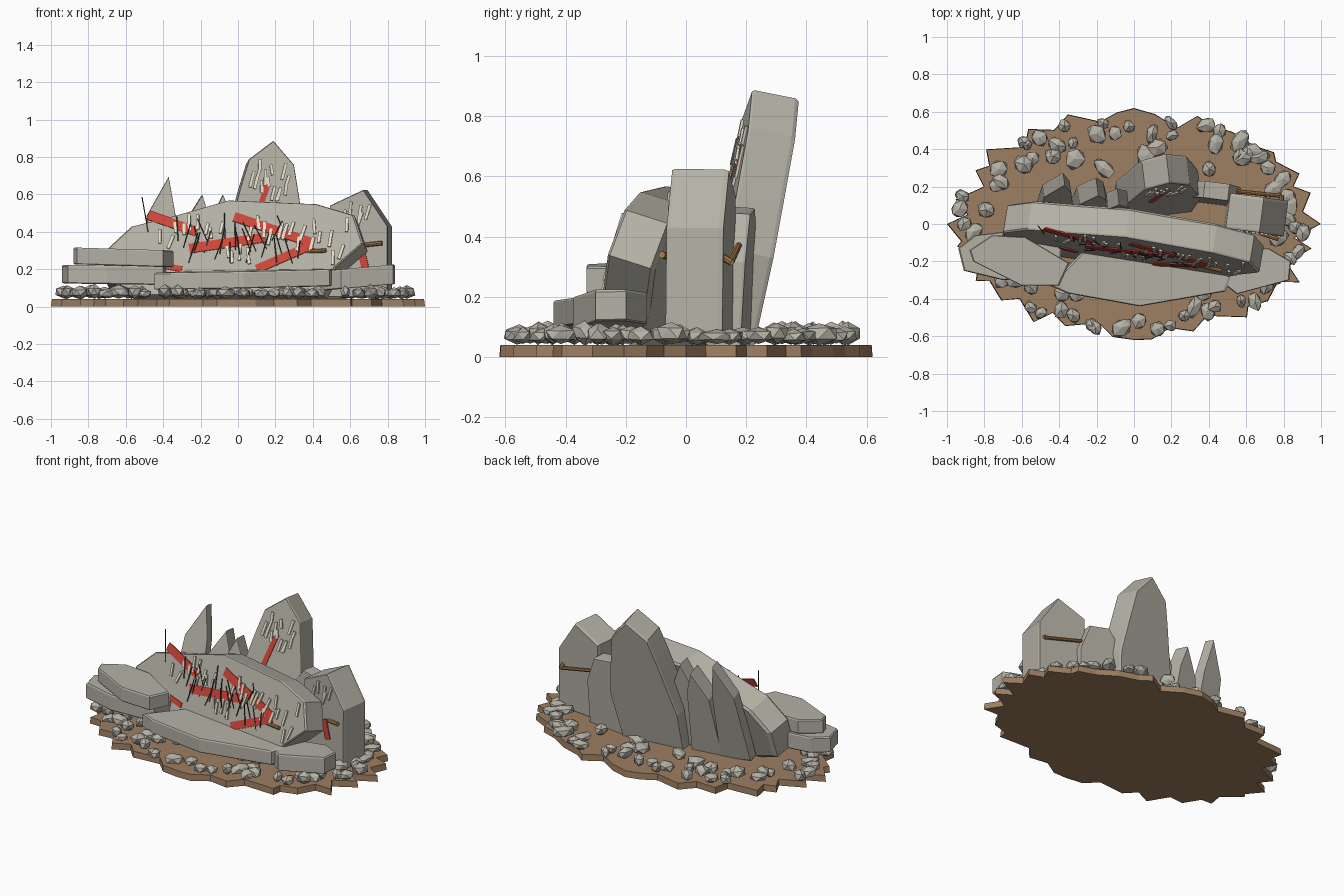
import bpy, bmesh, math, random
from mathutils import Vector

if "Cube" in bpy.data.objects:
    bpy.data.objects.remove(bpy.data.objects["Cube"])
random.seed(11)


def material(name, col):
    m = bpy.data.materials.new(name)
    m.diffuse_color = (*col, 1)
    m.use_nodes = True
    m.node_tree.nodes["Principled BSDF"].inputs["Base Color"].default_value = m.diffuse_color
    return m


STONE = material("concrete", (0.46, 0.44, 0.38))
BROWN = material("dirt", (0.34, 0.21, 0.12))
RED = material("red_paint", (0.62, 0.06, 0.04))
CREAM = material("pale_chips", (0.78, 0.74, 0.60))
DARK = material("dark_steel", (0.06, 0.05, 0.045))
RUST = material("rust", (0.38, 0.20, 0.07))


def finish(bm, name, mat=STONE):
    bmesh.ops.recalc_face_normals(bm, faces=bm.faces)
    me = bpy.data.meshes.new(name)
    bm.to_mesh(me)
    bm.free()
    ob = bpy.data.objects.new(name, me)
    bpy.context.collection.objects.link(ob)
    me.materials.append(mat)
    return ob


def loft(bm, rings):
    """Closed solid through rings of equal point count."""
    vs = [[bm.verts.new(p) for p in r] for r in rings]
    n = len(vs[0])
    for a, b in zip(vs, vs[1:]):
        for i in range(n):
            j = (i + 1) % n
            bm.faces.new((a[i], a[j], b[j], b[i]))
    bm.faces.new(vs[0])
    bm.faces.new(vs[-1])


def scaled(ring, s):
    c = sum(ring, Vector()) / len(ring)
    return [c + (p - c) * s for p in ring]


def chunk(name, ring, push, s0=0.985, s1=0.93):
    """Broken concrete: outline pushed along a vector with chamfered rims."""
    bm = bmesh.new()
    at = lambda t, s: scaled([p + push * t for p in ring], s)
    loft(bm, [at(0, s0), at(0.05, 1), at(0.92, 1), at(1, s1)])
    return finish(bm, name)


class Plane:
    """Leaning front plane y = y0 + sx*x + sz*z."""
    def __init__(self, y0, sx, sz):
        self.y0, self.sx, self.sz = y0, sx, sz
        self.inward = Vector((-sx, 1, -sz)).normalized()

    def at(self, p, out=0.0):
        x, z = p
        return Vector((x, self.y0 + self.sx * x + self.sz * z, z)) - self.inward * out


def upright(name, plane, outline, thick, s1=0.98):
    return chunk(name, [plane.at(p) for p in outline], plane.inward * thick, s1=s1)


def flat(name, outline, z0, h, tx=0.0, ty=0.0):
    ring = [Vector((x, y, z0 + tx * x + ty * y)) for x, y in outline]
    return chunk(name, ring, Vector((0, 0, h)), s0=0.97, s1=0.97)


def strip(bm, plane, a, b, w, out=0.006):
    """Thin paint strip lying on a leaning plane."""
    d = Vector((b[0] - a[0], b[1] - a[1])).normalized() * w / 2
    q = [(a[0] - d.y, a[1] + d.x), (a[0] + d.y, a[1] - d.x),
         (b[0] + d.y, b[1] - d.x), (b[0] - d.y, b[1] + d.x)]
    loft(bm, [[plane.at(p, -0.002) for p in q], [plane.at(p, out) for p in q]])


def rod(bm, a, b, r, n=6):
    a, b = Vector(a), Vector(b)
    d = (b - a).normalized()
    u = d.orthogonal().normalized()
    v = d.cross(u)
    off = [(u * math.cos(k * math.tau / n) + v * math.sin(k * math.tau / n)) * r for k in range(n)]
    loft(bm, [[a + o for o in off], [b + o for o in off]])


# Jagged dirt base
N = 52
ring = []
for i in range(N):
    t = math.tau * (i + (0 if i % 13 == 0 else random.uniform(-0.35, 0.35))) / N
    r = 1.0 if i % 13 == 0 else random.uniform(0.95, 1.02) if i % 2 == 0 else random.uniform(0.86, 0.95)
    ring.append(Vector((r * math.cos(t), 0.62 * r * math.sin(t), 0)))
bm = bmesh.new()
loft(bm, [ring, [Vector((p.x * 0.995, p.y * 0.995, 0.04)) for p in ring]])
finish(bm, "dirt_base", BROWN)

# Upright slabs
main = Plane(-0.26, -0.164, 0.32)
upright("main_slab", main,
        [(-0.71, 0.14), (-0.70, 0.31), (-0.57, 0.43), (-0.33, 0.49), (-0.05, 0.57), (0.42, 0.55),
         (0.62, 0.49), (0.67, 0.34), (0.52, 0.21), (0.45, 0.08), (-0.5, 0.06)], 0.165, 0.96)
tall = Plane(0.02, 0.12, 0.2)
upright("tall_slab", tall,
        [(-0.09, 0.04), (-0.08, 0.3), (0.02, 0.66), (0.06, 0.79), (0.19, 0.888), (0.3, 0.76),
         (0.335, 0.54), (0.36, 0.36), (0.31, 0.04)], 0.16)
right = Plane(0.035, -0.13, 0.01)
upright("right_block", right,
        [(0.48, 0.05), (0.49, 0.54), (0.67, 0.625), (0.8, 0.43), (0.8, 0.05)], 0.19)
upright("back_right_block", Plane(0.155, -0.12, 0.06),
        [(0.27, 0.04), (0.28, 0.38), (0.37, 0.5), (0.5, 0.48), (0.56, 0.32), (0.55, 0.04)], 0.09)
upright("left_shard", Plane(0.09, 0.15, 0.25),
        [(-0.52, 0.06), (-0.48, 0.5), (-0.37, 0.695), (-0.335, 0.5), (-0.32, 0.04)], 0.07)
upright("middle_shard", Plane(0.06, 0.15, 0.2),
        [(-0.33, 0.04), (-0.29, 0.44), (-0.19, 0.6), (-0.15, 0.47), (-0.13, 0.04)], 0.1)
upright("inner_shard", Plane(0.02, 0.1, 0.15),
        [(-0.15, 0.04), (-0.14, 0.48), (-0.08, 0.6), (-0.03, 0.48), (-0.02, 0.04)], 0.09)

# Flat slabs lying in front
flat("left_lower_slab", [(-0.94, -0.13), (-0.91, -0.25), (-0.7, -0.3), (-0.4, -0.28), (-0.38, -0.1),
                         (-0.6, -0.03), (-0.85, -0.06)], 0.11, 0.1, -0.015)
flat("left_upper_slab", [(-0.88, -0.14), (-0.86, -0.2), (-0.6, -0.33), (-0.40, -0.33), (-0.345, -0.21),
                         (-0.58, -0.07), (-0.76, -0.06)], 0.2, 0.09, -0.03)
flat("centre_slab", [(-0.45, -0.33), (-0.36, -0.37), (0.03, -0.44), (0.49, -0.36), (0.53, -0.26),
                     (0.3, -0.16), (-0.25, -0.12)], 0.11, 0.09, 0.02, 0.03)
flat("right_slab", [(0.43, -0.28), (0.55, -0.375), (0.83, -0.3), (0.84, -0.2), (0.72, -0.13),
                    (0.45, -0.15)], 0.045, 0.105, 0.09)

# Red paint stripes
bm = bmesh.new()
for pl, a, b, w in [(main, (-0.48, 0.49), (-0.22, 0.40), 0.05), (main, (-0.26, 0.31), (0.15, 0.37), 0.05),
                    (main, (-0.02, 0.48), (0.40, 0.34), 0.05), (main, (0.40, 0.33), (0.10, 0.2), 0.045),
                    (main, (-0.40, 0.22), (-0.30, 0.2), 0.03), (tall, (0.09, 0.45), (0.16, 0.66), 0.03),
                    (right, (0.65, 0.33), (0.68, 0.21), 0.04)]:
    strip(bm, pl, a, b, w)
finish(bm, "red_stripes", RED)

# Pale scratches
bm = bmesh.new()
for pl, n, x0, x1, z0, z1 in [(main, 30, -0.42, 0.6, 0.22, 0.42), (tall, 14, 0.06, 0.27, 0.56, 0.74),
                              (right, 5, 0.55, 0.70, 0.42, 0.5)]:
    for k in range(n):
        x, z = x0 + (x1 - x0) * (k + random.random()) / n, random.uniform(z0, z1)
        strip(bm, pl, (x, z), (x + random.uniform(-0.01, 0.03), z + random.uniform(0.05, 0.09)), 0.016, 0.009)
finish(bm, "pale_scratches", CREAM)

# Thin bent steel bars on the main slab
bm = bmesh.new()
for k in range(24):
    x, z = -0.32 + 0.64 * k / 23, random.uniform(0.2, 0.36)
    rod(bm, main.at((x, z)), main.at((x + random.uniform(-0.07, 0.07), z + random.uniform(0.08, 0.15)),
                                     random.uniform(0.01, 0.04)), 0.003, 5)
rod(bm, main.at((-0.48, 0.40)), main.at((-0.51, 0.58), 0.02), 0.003, 5)
finish(bm, "steel_bars", DARK)

# Rusty rods
bm = bmesh.new()
rod(bm, (0.37, -0.225, 0.295), (0.47, -0.25, 0.3), 0.011, 8)
rod(bm, (0.68, -0.05, 0.33), (0.77, -0.08, 0.34), 0.012, 8)
rod(bm, (0.79, 0.10, 0.345), (0.79, 0.15, 0.315), 0.012, 8)
rod(bm, (0.79, 0.15, 0.315), (0.55, 0.175, 0.37), 0.011, 8)
finish(bm, "rusty_rods", RUST)

# Loose rubble scattered mostly round the rim
bm = bmesh.new()
spots = []
for i in range(64):
    t = math.tau * i / 64 + random.uniform(-0.05, 0.05)
    k = random.uniform(0.78, 0.95)
    spots.append((k * math.cos(t), 0.61 * k * math.sin(t)))
spots += [(random.uniform(-0.65, 0.65), random.uniform(0.28, 0.45)) for _ in range(14)]
spots += [(random.uniform(-0.75, 0.75), random.uniform(-0.38, -0.2)) for _ in range(16)]
for x, y in spots:
    vs = bmesh.ops.create_icosphere(bm, subdivisions=1, radius=1)["verts"]
    s = random.uniform(0.034, 0.052)
    sx, sy, sz = s * random.uniform(0.8, 1.6), s * random.uniform(0.8, 1.2), random.uniform(0.025, 0.04)
    a = random.uniform(0, math.tau)
    for v in vs:
        p = v.co * random.uniform(0.85, 1.12)
        px, py = p.x * sx, p.y * sy
        v.co = (x + px * math.cos(a) - py * math.sin(a), y + px * math.sin(a) + py * math.cos(a),
                0.045 + sz * 0.9 + p.z * sz)
finish(bm, "loose_rubble")
